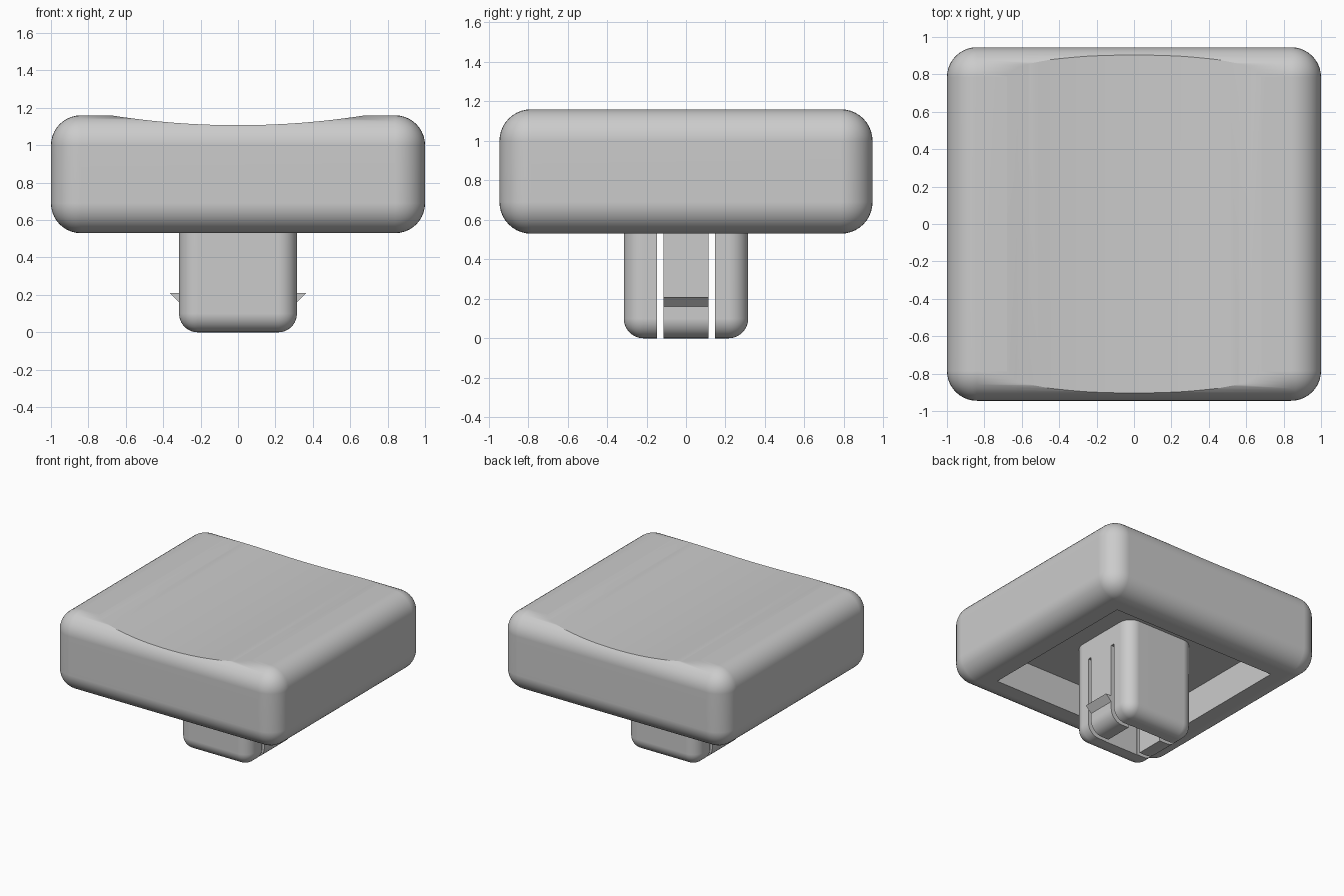
import bpy, bmesh, math
from mathutils import Matrix

if "Cube" in bpy.data.objects:
    bpy.data.objects.remove(bpy.data.objects["Cube"])

grey = bpy.data.materials.new("plain grey")
grey.diffuse_color = (0.6, 0.6, 0.6, 1)
grey.use_nodes = True
grey.node_tree.nodes["Principled BSDF"].inputs["Base Color"].default_value = grey.diffuse_color


def add_object(name, bm):
    bmesh.ops.recalc_face_normals(bm, faces=bm.faces)
    mesh = bpy.data.meshes.new(name)
    bm.to_mesh(mesh)
    bm.free()
    mesh.materials.append(grey)
    ob = bpy.data.objects.new(name, mesh)
    bpy.context.collection.objects.link(ob)
    return ob


def box(name, lo, hi, radius=0, keep_top=False):
    """Box between two corners, optionally with rounded edges."""
    bm = bmesh.new()
    size = [h - l for l, h in zip(lo, hi)]
    mid = [(h + l) / 2 for l, h in zip(lo, hi)]
    bmesh.ops.create_cube(bm, size=1, matrix=Matrix.Translation(mid) @ Matrix.Diagonal((*size, 1)))
    if radius:
        edges = [e for e in bm.edges
                 if not (keep_top and all(v.co.z > hi[2] - 1e-4 for v in e.verts))]
        bmesh.ops.bevel(bm, geom=edges, offset=radius, segments=10, profile=0.5, affect='EDGES')
    return add_object(name, bm)


def prism(name, profile, half_depth):
    """Extrude an (x, z) outline along y, centred on y = 0."""
    bm = bmesh.new()
    face = bm.faces.new([bm.verts.new((x, -half_depth, z)) for x, z in profile])
    out = bmesh.ops.extrude_face_region(bm, geom=[face])
    bmesh.ops.translate(bm, vec=(0, 2 * half_depth, 0),
                        verts=[g for g in out["geom"] if isinstance(g, bmesh.types.BMVert)])
    return add_object(name, bm)


def cut(ob, cutter):
    mod = ob.modifiers.new("cut", 'BOOLEAN')
    mod.operation, mod.solver, mod.object = 'DIFFERENCE', 'EXACT', cutter
    bpy.context.view_layer.objects.active = ob
    bpy.ops.object.modifier_apply(modifier=mod.name)
    bpy.data.objects.remove(cutter)


def smooth(ob):
    bpy.ops.object.select_all(action='DESELECT')
    ob.select_set(True)
    bpy.context.view_layer.objects.active = ob
    bpy.ops.object.shade_smooth_by_angle(angle=math.radians(30))
    mod = ob.modifiers.new("flat faces", 'WEIGHTED_NORMAL')
    mod.keep_sharp = True


# Cap: rounded block with a shallow scooped top and a recess underneath
TOP, RECESS = 1.16, 0.79
cap = box("key_cap", (-1, -0.945, 0.53), (1, 0.945, TOP), 0.16)
R, DIP = 4.4, 0.053
a = math.asin(0.9 / R)
arc = [(R * math.sin(t), TOP - DIP + R * (1 - math.cos(t)))
       for t in (-a + 2 * a * i / 32 for i in range(33))]
cut(cap, prism("scoop_cutter", arc + [(0.9, 1.5), (-0.9, 1.5)], 1.2))
cut(cap, box("recess_cutter", (-0.737, -0.685, 0.3), (0.737, 0.685, RECESS)))
smooth(cap)

# Stem: rounded post, hollow from below, slit beside each spring arm
stem = box("stem", (-0.315, -0.315, 0), (0.315, 0.315, RECESS), 0.1, keep_top=True)
cut(stem, box("hollow_cutter", (-0.15, -0.15, -0.2), (0.15, 0.15, 0.66)))
for y in (-0.131, 0.131):
    cut(stem, box("slit_cutter", (-0.6, y - 0.016, -0.2), (0.6, y + 0.016, 0.637)))
smooth(stem)

# Snap hooks on both spring arms
for side, s in (("left", -1), ("right", 1)):
    prism(side + "_hook", [(s * 0.30, 0.21), (s * 0.365, 0.21), (s * 0.315, 0.16), (s * 0.30, 0.16)], 0.115)
